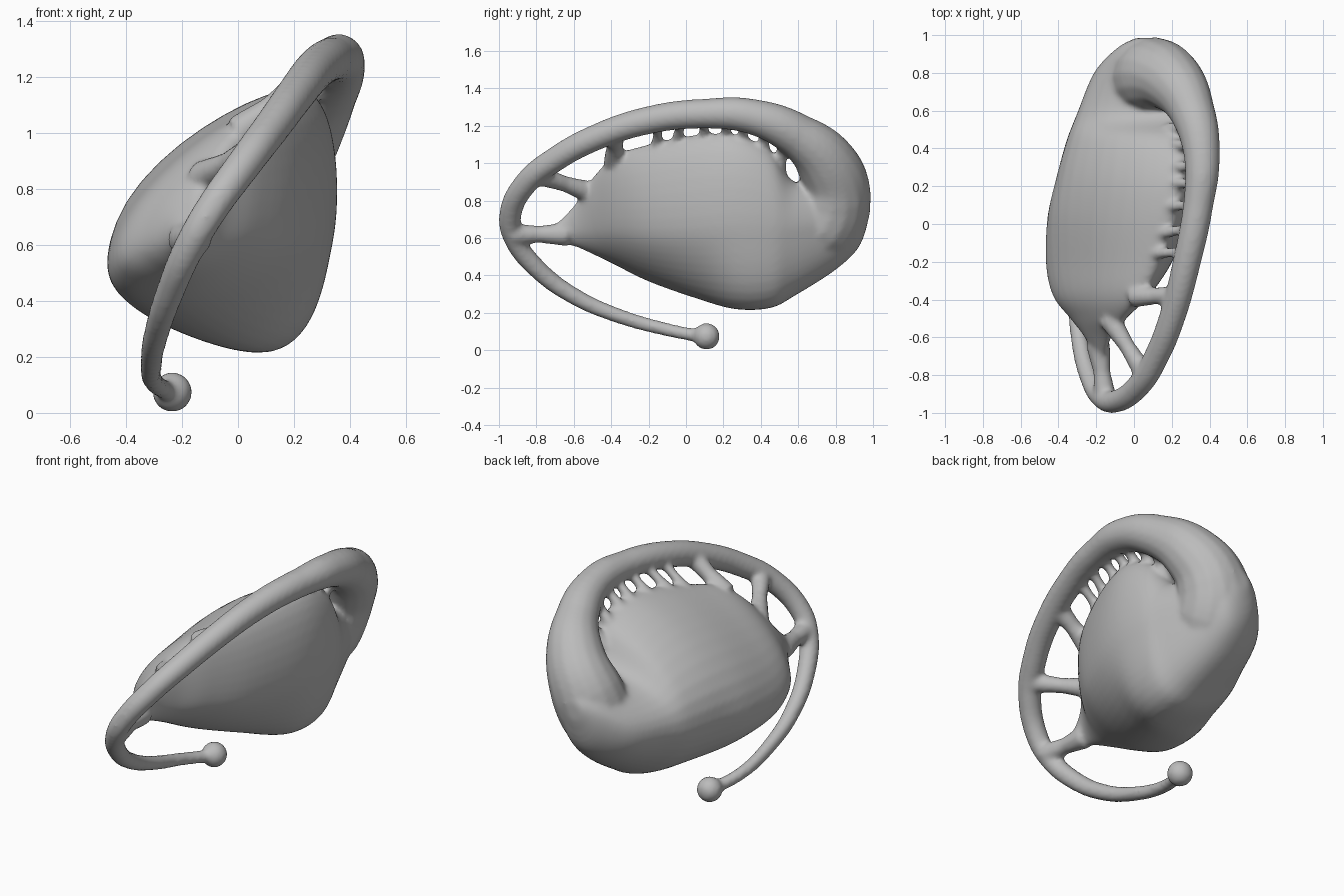
import bpy, bmesh
from mathutils import Vector

cube = bpy.data.objects.get("Cube")
if cube:
    bpy.data.objects.remove(cube, do_unlink=True)

grey = bpy.data.materials.new("soft_grey")
grey.use_nodes = True
colour = (.5, .5, .5, 1)
grey.diffuse_color = colour
grey.node_tree.nodes["Principled BSDF"].inputs["Base Color"].default_value = colour

# Body sections: y, then (x, z) of top edge, left bulge, bottom, right bulge
SECTIONS = [
    (-.7, (-.16, .67), (-.21, .63), (-.19, .57), (-.14, .61)),
    (-.6, (-.13, .77), (-.25, .68), (-.22, .56), (-.14, .62)),
    (-.5, (-.06, .92), (-.31, .7), (-.26, .52), (-.08, .62)),
    (-.38, (.03, 1.04), (-.39, .69), (-.28, .46), (.04, .62)),
    (-.2, (.11, 1.1), (-.43, .67), (-.24, .37), (.17, .6)),
    (.05, (.19, 1.15), (-.435, .68), (-.12, .28), (.28, .6)),
    (.26, (.235, 1.15), (-.4, .68), (.03, .22), (.335, .62)),
    (.45, (.23, 1.07), (-.35, .67), (.07, .225), (.335, .62)),
    (.58, (.19, .9), (-.3, .66), (.06, .29), (.3, .63)),
    (.8, (.12, .9), (-.21, .68), (.04, .43), (.23, .68)),
    (.93, (.1, .92), (-.09, .76), (.05, .56), (.19, .75)),
    (.985, (.08, .86), (.01, .81), (.06, .74), (.12, .8)),
]

# Rim tube: x, y, z, radius, from the ball end round into the body
RIM = [
    (-.24, .1, .07, .035), (-.3, -.1, .11, .036), (-.31, -.35, .18, .04),
    (-.29, -.6, .29, .046), (-.24, -.8, .44, .052), (-.17, -.92, .6, .057),
    (-.1, -.94, .72, .06), (.03, -.85, .9, .064), (.12, -.7, 1.02, .067),
    (.2, -.5, 1.13, .07), (.28, -.2, 1.23, .075), (.34, .1, 1.265, .08),
    (.36, .35, 1.25, .095), (.31, .59, 1.15, .12), (.21, .75, 1.0, .165),
    (.11, .79, .84, .2), (.06, .73, .68, .21), (.03, .58, .58, .18),
]


def hermite(a, b, ta, tb, t):
    """Cubic blend between two points with given tangents."""
    t2, t3 = t * t, t * t * t
    return (a * (2 * t3 - 3 * t2 + 1) + ta * (t3 - 2 * t2 + t)
            + b * (3 * t2 - 2 * t3) + tb * (t3 - t2))


def along(points, steps):
    """Smooth open chain of vectors through the given points."""
    last = len(points) - 1
    tangent = [(points[min(i + 1, last)] - points[max(i - 1, 0)]) / 2
               for i in range(last + 1)]
    chain = [hermite(points[i], points[i + 1], tangent[i], tangent[i + 1], s / steps)
             for i in range(last) for s in range(steps)]
    return chain + [points[last]]


def ring(corners, steps=10):
    """Closed teardrop section with a tighter curve at its top edge."""
    pull = [.5, .85, .9, .5]
    tangent = [(corners[(i + 1) % 4] - corners[i - 1]) * pull[i] for i in range(4)]
    return [hermite(corners[i], corners[(i + 1) % 4], tangent[i],
                    tangent[(i + 1) % 4], s / steps)
            for i in range(4) for s in range(steps)]


def make_body():
    rails = [along([Vector((s[k][0], s[0], s[k][1])) for s in SECTIONS], 5)
             for k in range(1, 5)]
    bm = bmesh.new()
    loops = [[bm.verts.new(p) for p in ring(c)] for c in zip(*rails)]
    for low, high in zip(loops, loops[1:]):
        for i in range(len(low)):
            bm.faces.new((low[i - 1], low[i], high[i], high[i - 1]))
    bm.faces.new(loops[0])
    bm.faces.new(loops[-1])
    bmesh.ops.recalc_face_normals(bm, faces=bm.faces)
    mesh = bpy.data.meshes.new("body")
    bm.to_mesh(mesh)
    bm.free()
    obj = bpy.data.objects.new("body", mesh)
    bpy.context.collection.objects.link(obj)
    return obj, rails[0]


def make_tube(name, points):
    """Round tube through (position, radius) pairs."""
    curve = bpy.data.curves.new(name, "CURVE")
    curve.dimensions = "3D"
    curve.bevel_depth = 1
    curve.bevel_resolution = 6
    curve.resolution_u = 6
    curve.use_fill_caps = True
    spline = curve.splines.new("BEZIER")
    spline.bezier_points.add(len(points) - 1)
    for bez, (place, radius) in zip(spline.bezier_points, points):
        bez.co = place
        bez.radius = radius
        bez.handle_left_type = bez.handle_right_type = "AUTO"
    obj = bpy.data.objects.new(name, curve)
    bpy.context.collection.objects.link(obj)
    return obj


def nearest_y(points, y):
    return min(points, key=lambda p: abs(p.y - y))


def bridge(name, start, end, thick):
    middle = (start + end) / 2
    return make_tube(name, [(start, thick * 1.4), (middle, thick), (end, thick * 1.3)])


body, crest = make_body()
rim_points = [(Vector(p[:3]), p[3]) for p in RIM]
parts = [make_tube("rim_tube", rim_points)]

# Short bridges from just inside the body's crest up to the rim
upper_rim = along([p for p, r in rim_points[7:15]], 12)
inset = Vector((-.03, 0, -.04))
for y in (-.38, -.16, -.03, .09, .2, .31, .41, .51):
    thick = .045 if y < -.3 else .027
    parts.append(bridge("bridge", nearest_y(crest, y) + inset, nearest_y(upper_rim, y), thick))

# Two longer bridges at the front
parts.append(bridge("front_bridge", Vector((-.13, -.5, .84)), Vector((.06, -.8, .94)), .043))
parts.append(bridge("tip_bridge", Vector((-.19, -.64, .62)), Vector((-.15, -.93, .62)), .046))

# Ball at the free end
bpy.ops.mesh.primitive_uv_sphere_add(segments=24, ring_count=16, radius=.072,
                                     location=(-.235, .11, .074))
parts.append(bpy.context.object)

# Fuse everything into one soft skin
bpy.ops.object.select_all(action="DESELECT")
for part in parts + [body]:
    part.select_set(True)
bpy.context.view_layer.objects.active = body
bpy.ops.object.convert(target="MESH")
bpy.context.view_layer.objects.active = body
bpy.ops.object.join()
body.name = "pod_with_rim"
body.data.materials.clear()
body.data.materials.append(grey)
remesh = body.modifiers.new("fuse", "REMESH")
remesh.mode = "VOXEL"
remesh.voxel_size = .013
remesh.use_smooth_shade = True
soften = body.modifiers.new("soften", "SMOOTH")
soften.factor = .5
soften.iterations = 10
